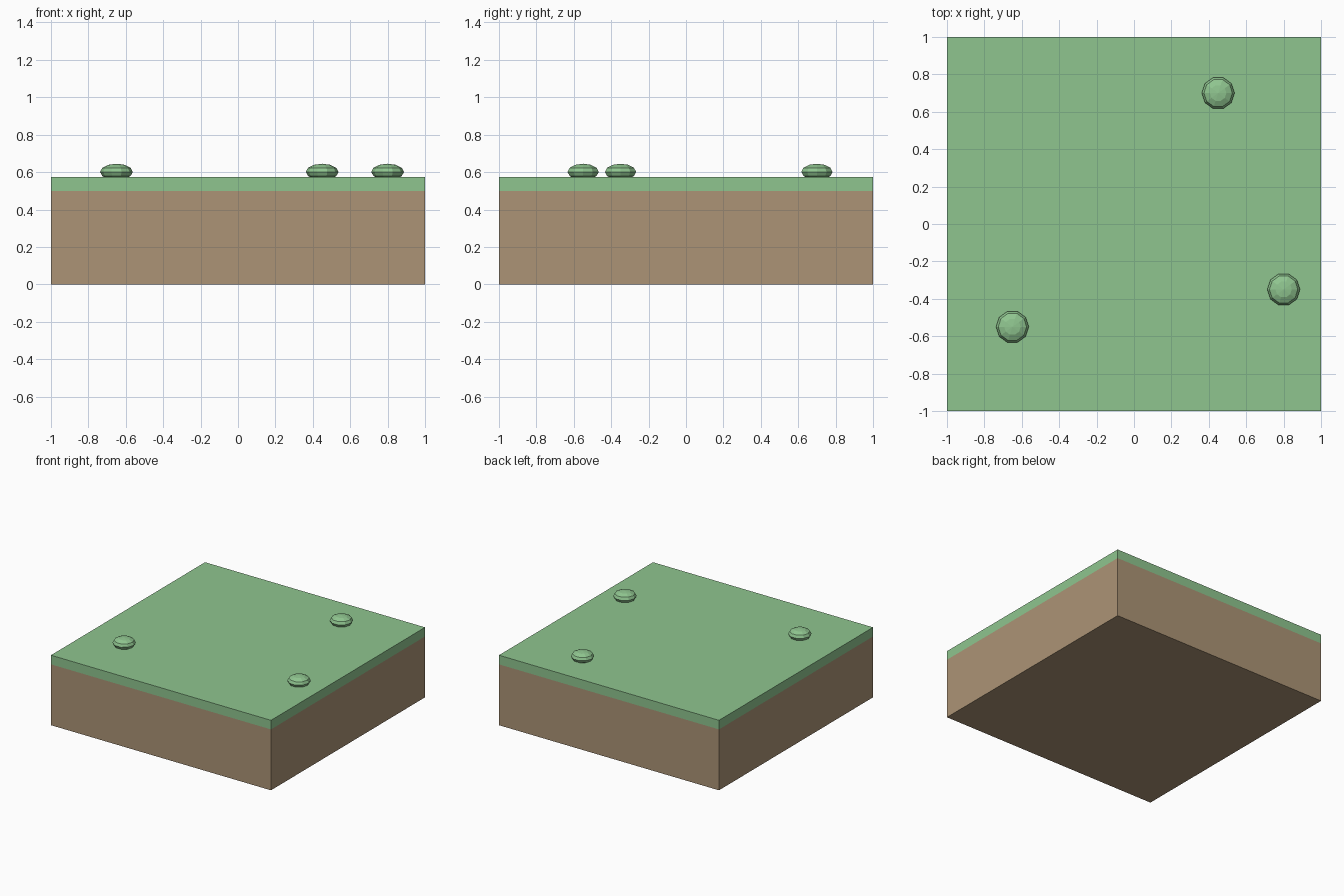
import bpy
import math

cube = bpy.data.objects.get("Cube")
if cube:
    bpy.data.objects.remove(cube, do_unlink=True)


def make_material(name, rgb):
    mat = bpy.data.materials.new(name)
    mat.use_nodes = True
    mat.diffuse_color = (*rgb, 1)
    mat.node_tree.nodes["Principled BSDF"].inputs["Base Color"].default_value = (*rgb, 1)
    return mat


def finish(name, mat):
    obj = bpy.context.object
    obj.name = name
    obj.data.materials.append(mat)
    bpy.ops.object.transform_apply(location=False, rotation=True, scale=True)
    return obj


def slab(name, bottom, top, mat):
    bpy.ops.mesh.primitive_cube_add(size=1, location=(0, 0, (bottom + top) / 2))
    bpy.context.object.scale = (2, 2, top - bottom)
    return finish(name, mat)


def tuft(name, x, y, mat):
    radius = 0.0875
    bpy.ops.mesh.primitive_uv_sphere_add(
        segments=10, ring_count=6, radius=radius,
        location=(x, y, 0.601), rotation=(0, 0, math.pi / 2))
    bpy.context.object.scale.z = 0.5
    return finish(name, mat)


soil = make_material("soil brown", (0.413, 0.296, 0.181))
grass = make_material("grass green", (0.275, 0.558, 0.275))

# Ground block: thick soil under a thin turf layer
slab("soil_block", 0, 0.5, soil)
slab("grass_layer", 0.5, 0.575, grass)

# Flattened faceted tufts resting on the turf
for name, x, y in (("tuft_front_right", -0.65, -0.55),
                   ("tuft_front_left", 0.80, -0.35),
                   ("tuft_back_left", 0.45, 0.70)):
    tuft(name, x, y, grass)
